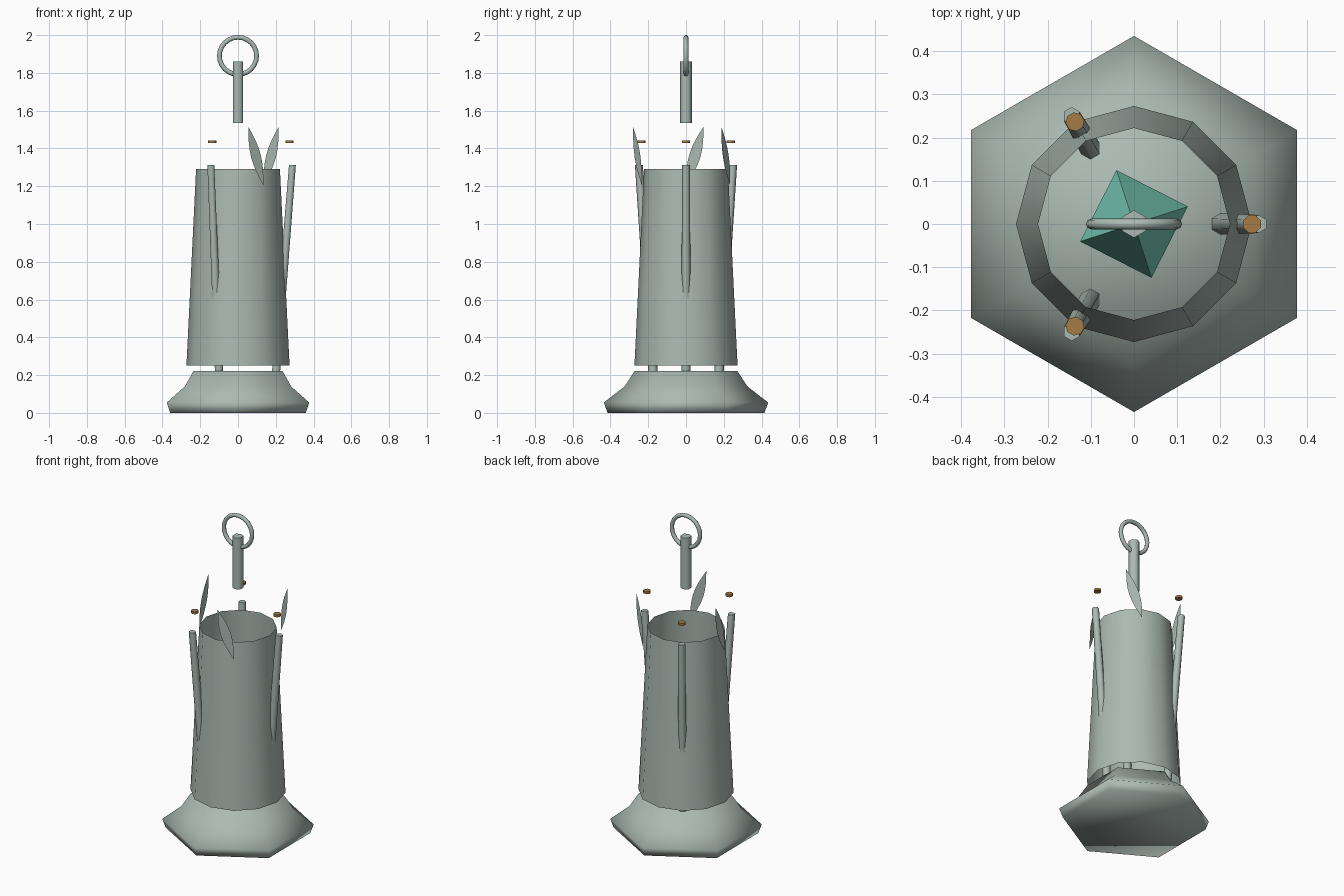
import bpy, bmesh, math
from mathutils import Matrix, Vector

if "Cube" in bpy.data.objects:
    bpy.data.objects.remove(bpy.data.objects["Cube"], do_unlink=True)


def material(name, rgb):
    m = bpy.data.materials.new(name)
    m.use_nodes = True
    m.diffuse_color = (*rgb, 1)
    m.node_tree.nodes["Principled BSDF"].inputs["Base Color"].default_value = (*rgb, 1)
    return m


METAL = material("grey green metal", (0.41, 0.49, 0.45))
BRONZE = material("bronze", (0.37, 0.20, 0.06))
CRYSTAL = material("teal crystal", (0.17, 0.55, 0.43))


def finish(name, bm, mat, smooth=None, turn=0):
    """Turn a bmesh into an object, rotated about the vertical axis."""
    bm.transform(Matrix.Rotation(turn, 4, 'Z'))
    mesh = bpy.data.meshes.new(name)
    bm.to_mesh(mesh)
    bm.free()
    mesh.materials.append(mat)
    ob = bpy.data.objects.new(name, mesh)
    bpy.context.collection.objects.link(ob)
    if smooth:
        bpy.ops.object.select_all(action='DESELECT')
        ob.select_set(True)
        bpy.context.view_layer.objects.active = ob
        bpy.ops.object.shade_smooth_by_angle(angle=math.radians(smooth))
    return ob


def stack(name, rings, sides, mat, smooth=None, start=0, caps=True, turn=0):
    """Join polygon rings given as (x offset, radius, z)."""
    bm = bmesh.new()
    loops = []
    for x, r, z in rings:
        angles = [start + math.tau * i / sides for i in range(sides)]
        loops.append([bm.verts.new((x + r * math.cos(a), r * math.sin(a), z)) for a in angles])
    for low, high in zip(loops, loops[1:]):
        for i in range(sides):
            j = (i + 1) % sides
            bm.faces.new((low[i], low[j], high[j], high[i]))
    if caps:
        bm.faces.new(loops[0][::-1])
        bm.faces.new(loops[-1])
    return finish(name, bm, mat, smooth, turn)


HEX = math.pi / 6  # puts hexagon corners on the y axis

# Hexagonal foot and open tapered body
stack("base", [(0, 0.415, 0), (0, 0.435, 0.055), (0, 0.325, 0.14), (0, 0.272, 0.222)],
      6, METAL, 80, HEX)
stack("body_shell", [(0, 0.273, 0.25), (0, 0.222, 1.29)], 12, METAL, 40, caps=False)

# Hanging stem and ring
stack("stem", [(0, 0.032, 1.535), (0, 0.032, 1.86)], 6, METAL, 65, HEX)
bpy.ops.mesh.primitive_torus_add(major_radius=0.0985, minor_radius=0.0125, major_segments=24,
                                 minor_segments=8, location=(0, 0, 1.89),
                                 rotation=(math.pi / 2, 0, 0))
ring = bpy.context.object
ring.name = "hanging_ring"
ring.data.materials.append(METAL)
bpy.ops.object.shade_smooth_by_angle(angle=math.radians(60))

# Crystal floating inside the body
bm = bmesh.new()
bmesh.ops.create_cone(bm, segments=4, radius1=0.131, radius2=0, depth=0.25,
                      matrix=Matrix.Translation((0, 0, 0.125)))
bmesh.ops.create_cone(bm, segments=4, radius1=0, radius2=0.131, depth=0.25,
                      matrix=Matrix.Translation((0, 0, -0.125)))
bmesh.ops.remove_doubles(bm, verts=bm.verts, dist=0.001)
first = next(v for v in bm.verts if abs(v.co.z) < 0.01)
spin = math.radians(18) - math.atan2(first.co.y, first.co.x)
bm.transform(Matrix.Translation((0, 0, 0.75)))
finish("crystal", bm, CRYSTAL, turn=spin)


def leaf(name, turn):
    """Flat pointed leaf in a vertical plane, leaning sideways."""
    bm = bmesh.new()
    foot, tip = Vector((0.27, 0, 1.205)), Vector((0.27, -0.093, 1.515))
    side = (tip - foot).cross(Vector((1, 0, 0))).normalized()
    steps = 8
    edge = []
    for s in (1, -1):
        for i in range(steps):
            t = i / steps if s > 0 else 1 - i / steps
            width = 0.03 * math.sin(math.pi * t)
            edge.append(bm.verts.new(foot.lerp(tip, t) + side * s * width))
    bm.faces.new(edge)
    finish(name, bm, METAL, turn=turn)


# Three struts, studs and leaves around the body
for k in range(3):
    turn = math.tau * k / 3
    stack(f"strut_{k + 1}", [(0.2, 0.025, 0.2), (0.288, 0.021, 1.312)], 6, METAL, 65, HEX,
          turn=turn)
    stack(f"stud_{k + 1}", [(0.273, 0.022, 1.428), (0.273, 0.022, 1.443)], 8, BRONZE, 50,
          math.pi / 8, turn=turn)
    leaf(f"leaf_{k + 1}", turn + math.pi / 3)
